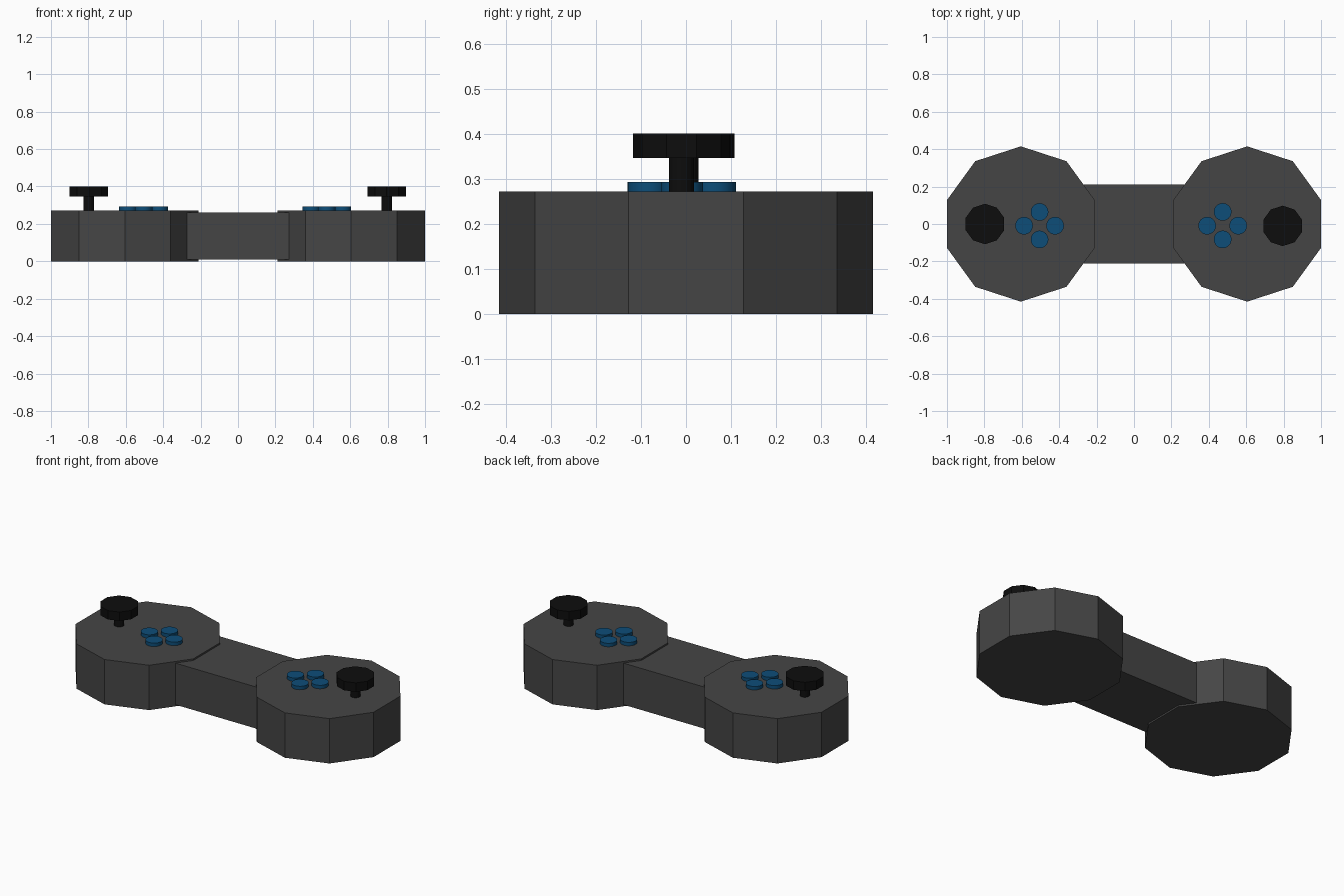
import bpy, math

if "Cube" in bpy.data.objects:
    bpy.data.objects.remove(bpy.data.objects["Cube"])


def material(name, rgb):
    m = bpy.data.materials.new(name)
    m.diffuse_color = (*rgb, 1)
    m.use_nodes = True
    m.node_tree.nodes["Principled BSDF"].inputs["Base Color"].default_value = m.diffuse_color
    return m


BODY = material("dark_grey", (0.06, 0.06, 0.06))
BLUE = material("blue", (0.004, 0.075, 0.19))
BLACK = material("black", (0.004, 0.004, 0.004))


def disc(name, x, y, z0, z1, r, sides, mat):
    # Prism with a corner pointing along +y
    bpy.ops.mesh.primitive_cylinder_add(vertices=sides, radius=r, depth=z1 - z0,
                                        location=(x, y, (z0 + z1) / 2))
    ob = bpy.context.object
    ob.name = name
    ob.data.materials.append(mat)
    return ob


# Bridge joining the two grips
bpy.ops.mesh.primitive_cube_add(size=1, location=(0, 0, 0.136))
bridge = bpy.context.object
bridge.name = "bridge"
bridge.scale = (0.8, 0.425, 0.252)
bridge.data.materials.append(BODY)

# Side name, grip x, stick x, stick y, button cluster x
sides = [("left", -0.605, -0.797, 0.0, -0.505),
         ("right", 0.605, 0.795, -0.01, 0.474)]

for side, gx, sx, sy, bx in sides:
    # Ten-sided grip
    disc(f"{side}_grip", gx, 0, 0, 0.272, 0.415, 10, BODY)

    # Thumb stick
    disc(f"{side}_stick_stem", sx, sy, 0.25, 0.36, 0.028, 16, BLACK)
    disc(f"{side}_stick_cap", sx, sy, 0.346, 0.4, 0.108, 10, BLACK)

    # Diamond of four round buttons
    for i in range(4):
        a = i * math.pi / 2
        b = disc(f"{side}_button_{i + 1}", bx + 0.083 * math.cos(a),
                 -0.009 + 0.0735 * math.sin(a), 0.25, 0.293, 0.047, 32, BLUE)
        bpy.ops.object.shade_smooth_by_angle(angle=math.radians(30))
